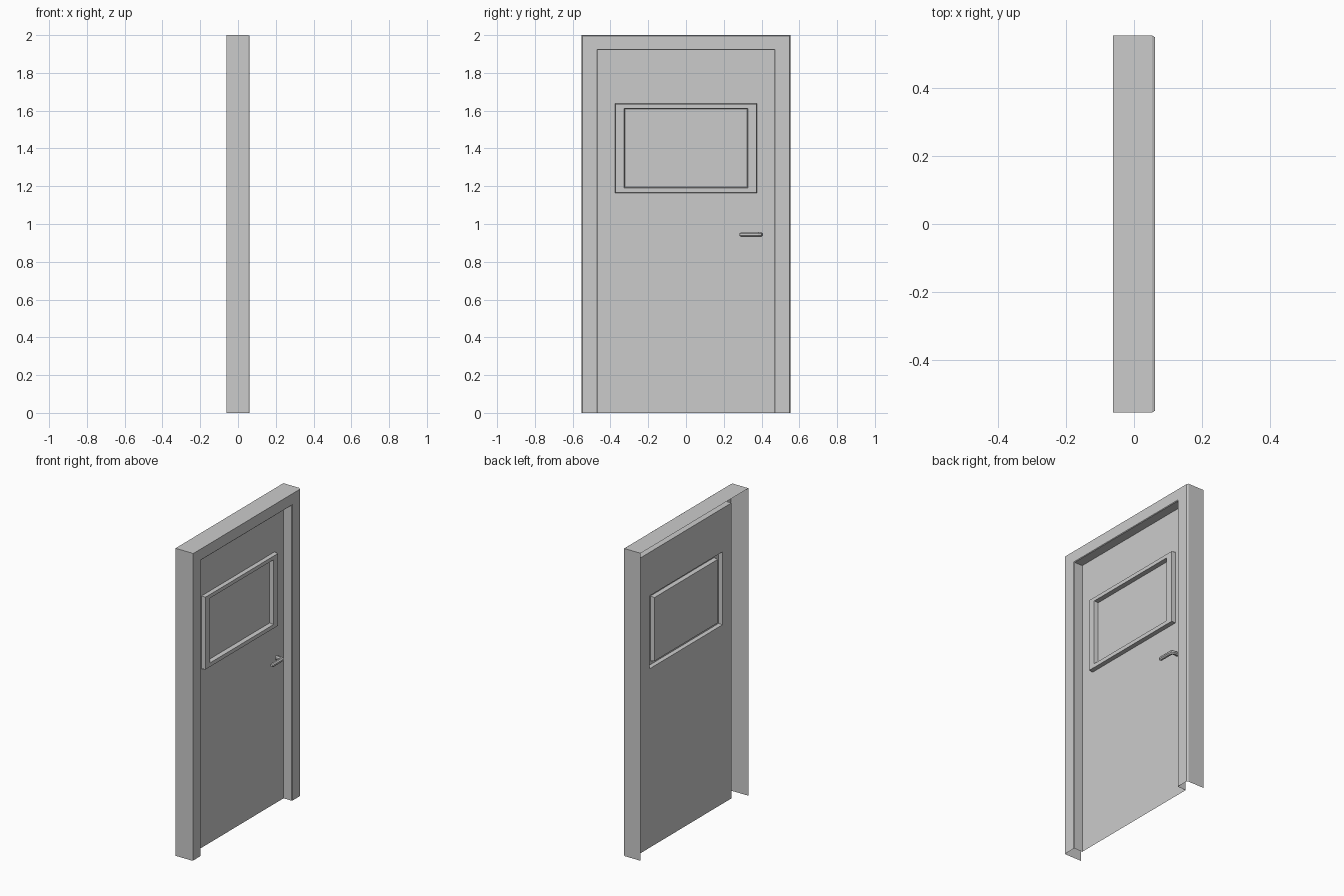
import bpy, bmesh, math
from mathutils import Vector

if "Cube" in bpy.data.objects:
    bpy.data.objects.remove(bpy.data.objects["Cube"])


def to_object(name, bm):
    bmesh.ops.recalc_face_normals(bm, faces=bm.faces)
    mesh = bpy.data.meshes.new(name)
    bm.to_mesh(mesh)
    bm.free()
    obj = bpy.data.objects.new(name, mesh)
    bpy.context.collection.objects.link(obj)
    return obj


def nested_loops(name, steps, closed):
    """Bridge rectangles given as (x, half width, bottom, top); fill the last if closed."""
    bm = bmesh.new()
    loops = []
    for x, w, z0, z1 in steps:
        corners = [(-w, z0), (-w, z1), (w, z1), (w, z0)]
        loops.append([bm.verts.new((x, y, z)) for y, z in corners])
    for a, b in zip(loops, loops[1:]):
        for i in range(4 if closed else 3):
            j = (i + 1) % 4
            bm.faces.new((a[i], a[j], b[j], b[i]))
    if closed:
        bm.faces.new(loops[-1])
    return to_object(name, bm)


# Folded sheet frame, open at the back and bottom
nested_loops("door_frame", [
    (-0.0615, 0.554, 0, 2.0),
    (0.0525, 0.554, 0, 2.0),
    (0.0615, 0.549, 0, 1.996),
    (0.0615, 0.472, 0, 1.925),
    (0.0580, 0.468, 0, 1.921),
    (0.0, 0.468, 0, 1.921),
], closed=False)

# Door sheet with the raised window surround pressed into it
nested_loops("door_panel", [
    (0.0, 0.468, 0, 1.921),
    (0.0, 0.375, 1.164, 1.638),
    (0.027, 0.373, 1.166, 1.636),
    (0.027, 0.328, 1.191, 1.612),
    (0.0, 0.324, 1.195, 1.608),
], closed=True)

# Lever handle: octagonal tube swept around a corner, open where it meets the door
bm = bmesh.new()
HZ, SIDES = 0.944, 8
# each ring: x, y, sweep angle (0 = outwards, 90 = along -y), radius
path = [(0.0, 0.395, 0, 0.013), (0.034, 0.395, 0, 0.013),
        (0.0395, 0.3895, 45, 0.014), (0.042, 0.380, 90, 0.013),
        (0.042, 0.292, 90, 0.013), (0.042, 0.284, 90, 0.008)]
rings = []
for x, y, angle, r in path:
    a = math.radians(angle)
    side = Vector((math.sin(a), math.cos(a), 0))
    ring = []
    for k in range(SIDES):
        t = math.tau * (k + 0.5) / SIDES
        p = Vector((x, y, HZ)) + side * r * math.cos(t) + Vector((0, 0, r * math.sin(t)))
        ring.append(bm.verts.new(p))
    rings.append(ring)
for a, b in zip(rings, rings[1:]):
    for k in range(SIDES):
        n = (k + 1) % SIDES
        bm.faces.new((a[k], a[n], b[n], b[k]))
bm.faces.new(rings[-1])
to_object("lever_handle", bm)
